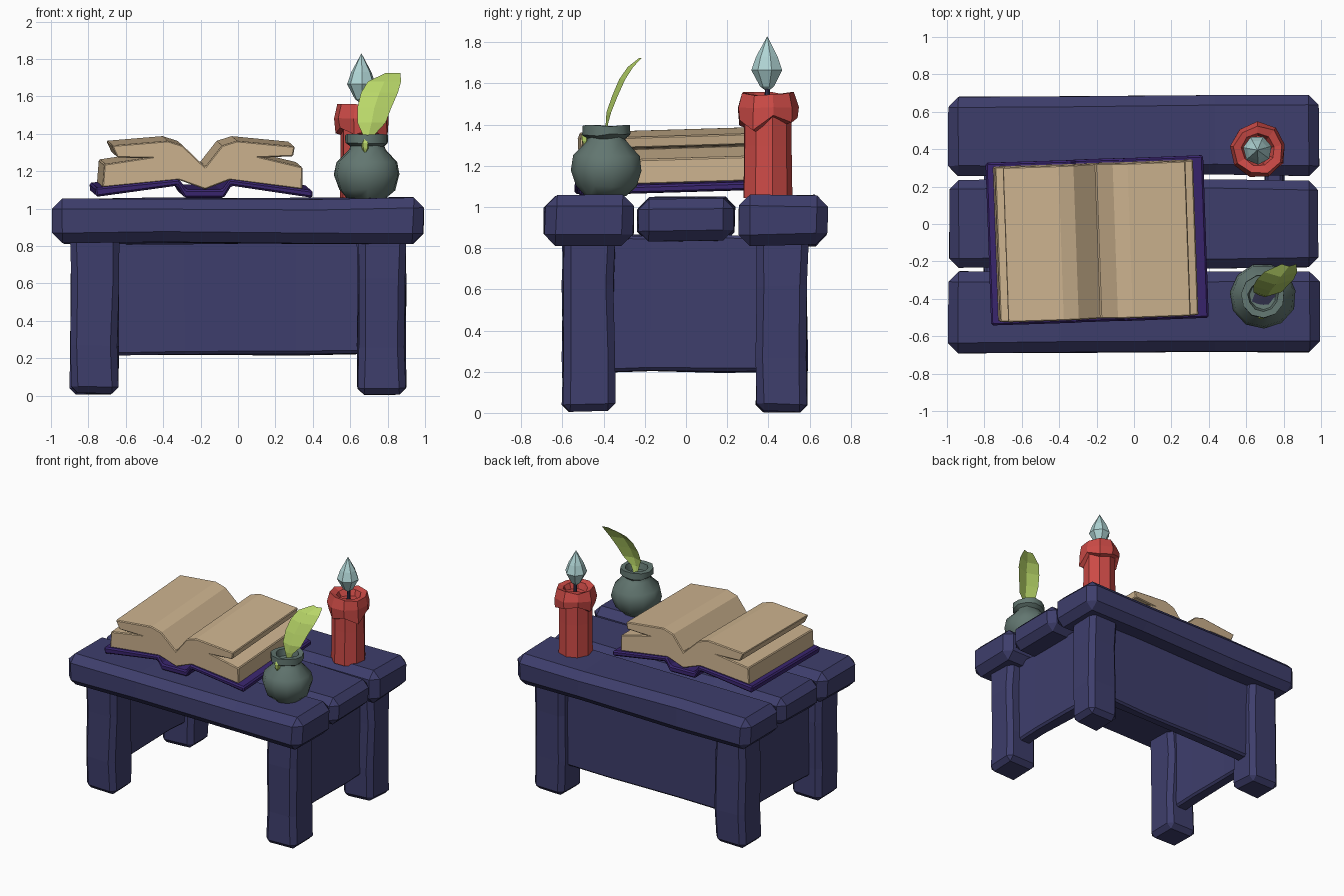
import bpy, bmesh, math, random
from mathutils import Vector

random.seed(4)
if "Cube" in bpy.data.objects:
    bpy.data.objects.remove(bpy.data.objects["Cube"])


def material(name, r, g, b):
    m = bpy.data.materials.new(name)
    m.use_nodes = True
    m.diffuse_color = (r, g, b, 1)
    m.node_tree.nodes["Principled BSDF"].inputs["Base Color"].default_value = (r, g, b, 1)
    return m


NAVY = material("navy wood", .048, .048, .15)
PURPLE = material("purple leather", .042, .019, .16)
PAPER = material("tan paper", .62, .46, .28)
RED = material("red wax", .61, .07, .062)
FLAME = material("pale blue flame", .43, .66, .66)
STONE = material("grey green stone", .122, .181, .162)
LIME = material("lime feather", .485, .68, .141)
DARK = material("dark ink", .03, .03, .07)


def finish(bm, name, mat, bevel=0, smooth=0, normals=True):
    if normals:
        bmesh.ops.recalc_face_normals(bm, faces=bm.faces)
    mesh = bpy.data.meshes.new(name)
    bm.to_mesh(mesh)
    bm.free()
    mesh.materials.append(mat)
    if smooth:
        mesh.polygons.foreach_set("use_smooth", [True] * len(mesh.polygons))
        mesh.set_sharp_from_angle(angle=math.radians(smooth))
    obj = bpy.data.objects.new(name, mesh)
    bpy.context.scene.collection.objects.link(obj)
    if bevel:
        mod = obj.modifiers.new("worn edges", "BEVEL")
        mod.width = bevel
        mod.segments = 1
        mod.limit_method = "ANGLE"
        mod.angle_limit = math.radians(35)
    return obj


def timber(name, x, y, z, bevel, axis, wobble=.008):
    """Hand-hewn board given as (min, max) spans, with an uneven middle."""
    bm = bmesh.new()
    bmesh.ops.create_cube(bm, size=1)
    for cut in (-.2, .22):
        co, no = Vector(), Vector()
        co[axis], no[axis] = cut, 1
        bmesh.ops.bisect_plane(bm, geom=bm.verts[:] + bm.edges[:] + bm.faces[:],
                               plane_co=co, plane_no=no)
    for v in bm.verts:
        for i, (lo, hi) in enumerate((x, y, z)):
            v.co[i] = (lo + hi) / 2 + v.co[i] * (hi - lo)
            v.co[i] += random.uniform(-wobble, wobble)
    return finish(bm, name, NAVY, bevel)


def lathe(name, profile, sides, centre, mat, smooth=0, tweak=None):
    """Revolve (radius, z) points about a vertical axis."""
    bm = bmesh.new()
    rings = []
    for row, (r, z) in enumerate(profile):
        ring = []
        for i in range(sides):
            dr, dz = tweak(row, i) if tweak else (0, 0)
            a = math.tau * (i + .3) / sides
            rr = r + dr if r else 0
            ring.append(bm.verts.new((centre[0] + rr * math.cos(a),
                                      centre[1] + rr * math.sin(a), z + (dz if r else 0))))
        rings.append(ring)
    for a, b in zip(rings, rings[1:]):
        for i in range(sides):
            j = (i + 1) % sides
            bm.faces.new((a[i], a[j], b[j], b[i]))
    bmesh.ops.remove_doubles(bm, verts=bm.verts, dist=.0005)
    return finish(bm, name, mat, smooth=smooth)


BOOK = Vector((-.195, -.09, 1.2))


def book_part(name, profile, depth, mat, bevel):
    """Extrude an (x, z) outline along the book, then lay it slightly askew."""
    bm = bmesh.new()
    face = bm.faces.new([bm.verts.new((x - BOOK.x, -depth / 2, z - BOOK.z)) for x, z in profile])
    out = bmesh.ops.extrude_face_region(bm, geom=[face])
    for v in out["geom"]:
        if isinstance(v, bmesh.types.BMVert):
            v.co.y += depth
    obj = finish(bm, name, mat, bevel)
    obj.location = BOOK
    obj.rotation_euler = (.03, 0, .035)
    return obj


# Table top: three planks
timber("front_plank", (-.99, .99), (-.685, -.255), (.815, 1.055), .055, 0)
timber("middle_plank", (-.985, .985), (-.235, .235), (.835, 1.045), .05, 0)
timber("back_plank", (-.99, .99), (.26, .685), (.815, 1.055), .055, 0)

# Legs
for side, sx in (("left", 1), ("right", -1)):
    for end, ys in (("front", (-.6, -.35)), ("back", (.34, .59))):
        timber(f"{end}_{side}_leg", sorted((sx * .64, sx * .895)), ys, (.008, .86), .035, 2)
    # Side panels
    timber(f"{side}_panel", sorted((sx * .7, sx * .8)), (-.42, .42), (.2, .86), .015, 1)
# Back panel; the front stays open
timber("back_panel", (-.7, .7), (.42, .52), (.22, .86), .015, 0)

# Open book
book_part("book_cover", [
    (-.78, 1.125), (-.33, 1.17), (-.29, 1.115), (-.1, 1.115), (-.06, 1.17), (.385, 1.11),
    (.385, 1.07), (-.05, 1.135), (-.09, 1.07), (-.3, 1.07), (-.34, 1.135), (-.775, 1.075)],
    .87, PURPLE, .01)
book_part("book_pages", [
    (-.74, 1.125), (-.73, 1.25), (-.52, 1.282), (-.66, 1.285), (-.69, 1.35), (-.39, 1.375),
    (-.31, 1.35), (-.19, 1.235), (-.1, 1.35), (-.02, 1.375), (.29, 1.345), (.28, 1.292),
    (.12, 1.285), (.33, 1.235), (.33, 1.115), (-.06, 1.165), (-.19, 1.115), (-.33, 1.165)],
    .83, PAPER, .006)

# Candle with a dripping collar
CANDLE = (.665, .395)
lathe("candle_body", [(0, 1.045), (.122, 1.045), (.118, 1.3), (.118, 1.5), (0, 1.5)],
      9, CANDLE, RED)
drips = [random.uniform(-.06, .04) for _ in range(9)]


def drip(row, i):
    return (random.uniform(-.006, .006), drips[i] if row in (0, 1) else random.uniform(-.01, .01))


lathe("wax_collar", [(.11, 1.42), (.145, 1.43), (.148, 1.49), (.13, 1.55), (.09, 1.545),
                     (.07, 1.5), (0, 1.5)], 9, CANDLE, RED, tweak=drip)
lathe("wick", [(0, 1.48), (.014, 1.48), (.012, 1.6), (0, 1.6)], 6, CANDLE, DARK)
lathe("flame", [(0, 1.56), (.035, 1.585), (.078, 1.665), (.055, 1.73), (0, 1.83)],
      7, (.66, .395), FLAME)

# Inkwell
POT = (.69, -.385)
lathe("inkwell", [(0, 1.045), (.1, 1.05), (.15, 1.1), (.178, 1.18), (.165, 1.25), (.1, 1.315),
                  (.092, 1.335), (.118, 1.35), (.115, 1.395), (.08, 1.395), (.07, 1.34),
                  (0, 1.33)], 11, POT, STONE, smooth=40,
      tweak=lambda row, i: (random.uniform(-.004, .004), random.uniform(-.005, .005)))
lathe("ink", [(.066, 1.338), (0, 1.342)], 11, POT, DARK)

# Quill: a folded sheet of (z, y, left x, right x) rows
rows = [(1.33, -.38, .685, .705), (1.4, -.385, .665, .735), (1.46, -.375, .638, .79),
        (1.54, -.345, .638, .82), (1.62, -.31, .658, .855), (1.68, -.27, .695, .872),
        (1.725, -.22, .79, .868)]
bm = bmesh.new()
grid = []
for z, y, x0, x1 in rows:
    fold = .15 * (x1 - x0)
    grid.append([bm.verts.new(p) for p in
                 ((x0, y + fold / 2, z), ((x0 + x1) / 2, y - fold / 2, z), (x1, y + fold / 2, z))])
for a, b in zip(grid, grid[1:]):
    for i in (0, 1):
        bm.faces.new((a[i], a[i + 1], b[i + 1], b[i]))
finish(bm, "feather", LIME, normals=False)
lathe("feather_drip", [(0, 1.29), (.018, 1.32), (.022, 1.35), (0, 1.39)], 5, (.68, -.49), LIME)
